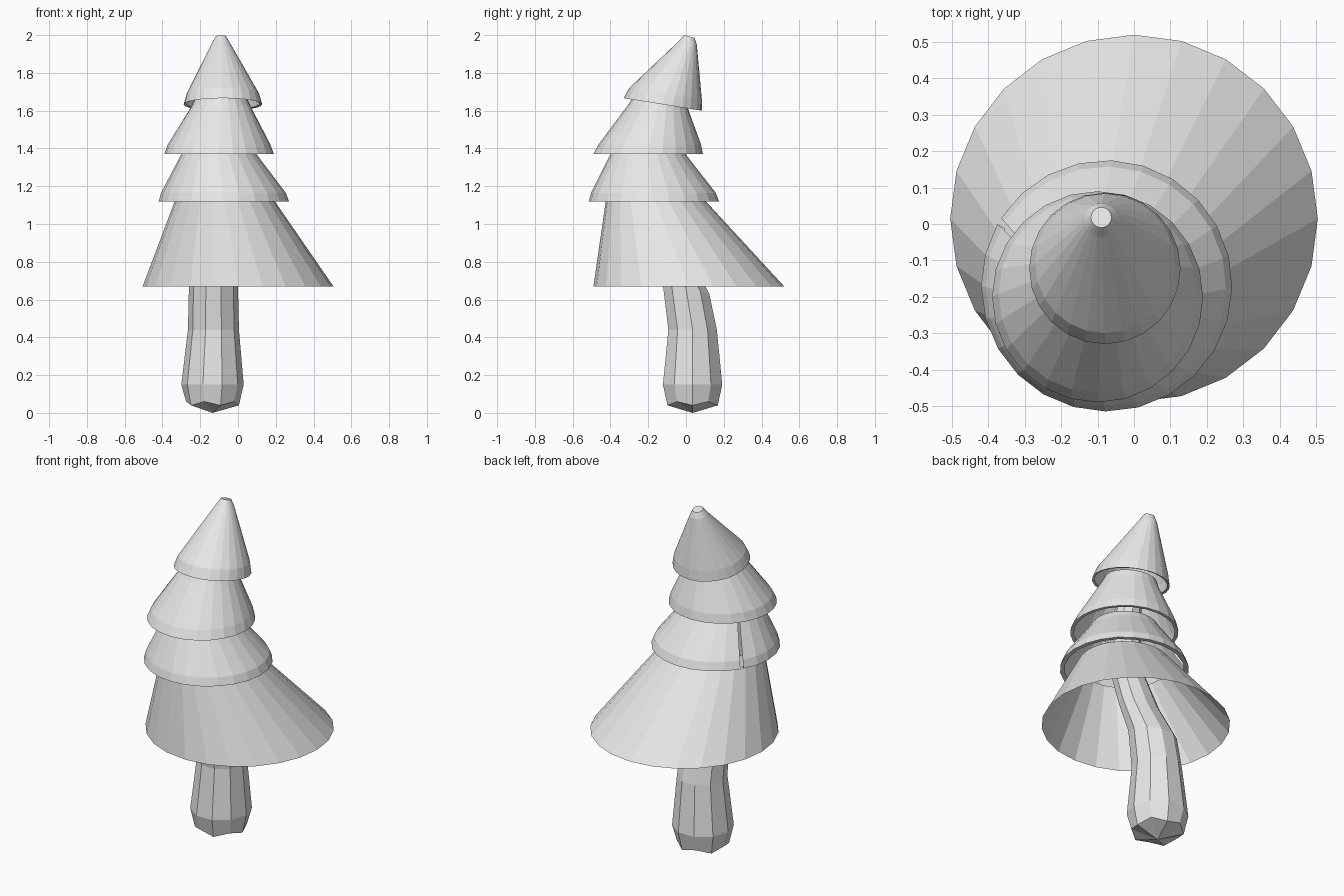
import bpy, bmesh
from math import sin, cos, pi, radians

cube = bpy.data.objects.get("Cube")
if cube:
    bpy.data.objects.remove(cube)

grey = bpy.data.materials.new("plain_grey")
grey.use_nodes = True
grey.diffuse_color = (0.8, 0.8, 0.8, 1)
grey.node_tree.nodes["Principled BSDF"].inputs["Base Color"].default_value = (0.8, 0.8, 0.8, 1)


def loft(name, rings, sides, start=0.0, gap=0.0, zigzag=0.0, cap_top=False, tip=None):
    """Skin rings of (x, y, z, radius, forward tilt); a gap leaves an open seam."""
    bm = bmesh.new()
    count = sides + 1 if gap else sides
    loops = []
    for i, (x, y, z, r, tilt) in enumerate(rings):
        loop = []
        for k in range(count):
            a = start + gap / 2 + (2 * pi - gap) * k / sides
            dz = zigzag * (k % 2) if i == 0 else 0
            loop.append(bm.verts.new((x + r * cos(a), y + r * sin(a),
                                      z - tilt * r * sin(a) + dz)))
        loops.append(loop)
    for low, high in zip(loops, loops[1:]):
        for k in range(sides):
            n = (k + 1) % count
            bm.faces.new((low[k], low[n], high[n], high[k]))
    if cap_top:
        bm.faces.new(loops[-1])
    if tip:
        point = bm.verts.new(tip)
        for k in range(sides):
            bm.faces.new((point, loops[0][(k + 1) % sides], loops[0][k]))
    mesh = bpy.data.meshes.new(name)
    bm.to_mesh(mesh)
    bm.free()
    mesh.materials.append(grey)
    obj = bpy.data.objects.new(name, mesh)
    bpy.context.collection.objects.link(obj)
    return obj


# Curved trunk with a blunt faceted foot, running up inside the foliage
loft("trunk", [
    (-0.135, 0.035, 0.04, 0.14, 0),
    (-0.135, 0.035, 0.15, 0.165, 0),
    (-0.13, 0.035, 0.44, 0.135, 0),
    (-0.13, 0.0, 0.66, 0.13, 0.25),
    (-0.11, -0.09, 0.87, 0.11, 0.3),
    (-0.1, -0.18, 1.12, 0.09, 0.1),
    (-0.1, -0.19, 1.38, 0.08, 0),
    (-0.09, -0.12, 1.66, 0.06, 0),
], 10, zigzag=0.02, tip=(-0.135, 0.035, 0))

# Wide skirt, swept backwards
loft("bottom_foliage", [
    (0.0, 0.015, 0.67, 0.505, 0),
    (-0.07, -0.16, 1.12, 0.265, 0),
    (-0.075, -0.17, 1.15, 0.25, 0),
], 24)

# Second tier, split by a narrow seam
loft("lower_middle_foliage", [
    (-0.075, -0.17, 1.122, 0.32, 0),
    (-0.075, -0.17, 1.12, 0.345, 0),
    (-0.077, -0.172, 1.165, 0.33, 0),
    (-0.1, -0.2, 1.36, 0.205, 0),
    (-0.1, -0.2, 1.4, 0.18, 0),
], 24, start=radians(149), gap=radians(3))

loft("upper_middle_foliage", [
    (-0.1, -0.2, 1.372, 0.27, 0),
    (-0.1, -0.2, 1.37, 0.29, 0),
    (-0.1, -0.192, 1.42, 0.272, 0),
    (-0.09, -0.145, 1.62, 0.158, 0.1),
    (-0.09, -0.135, 1.66, 0.14, 0.15),
], 24)

# Leaning crown with a small blunt end
loft("top_foliage", [
    (-0.08, -0.122, 1.637, 0.195, 0.16),
    (-0.08, -0.122, 1.633, 0.208, 0.16),
    (-0.08, -0.108, 1.69, 0.192, 0.16),
    (-0.09, 0.01, 1.96, 0.047, 0.2),
    (-0.09, 0.018, 1.992, 0.028, 0.28),
], 24, cap_top=True)
